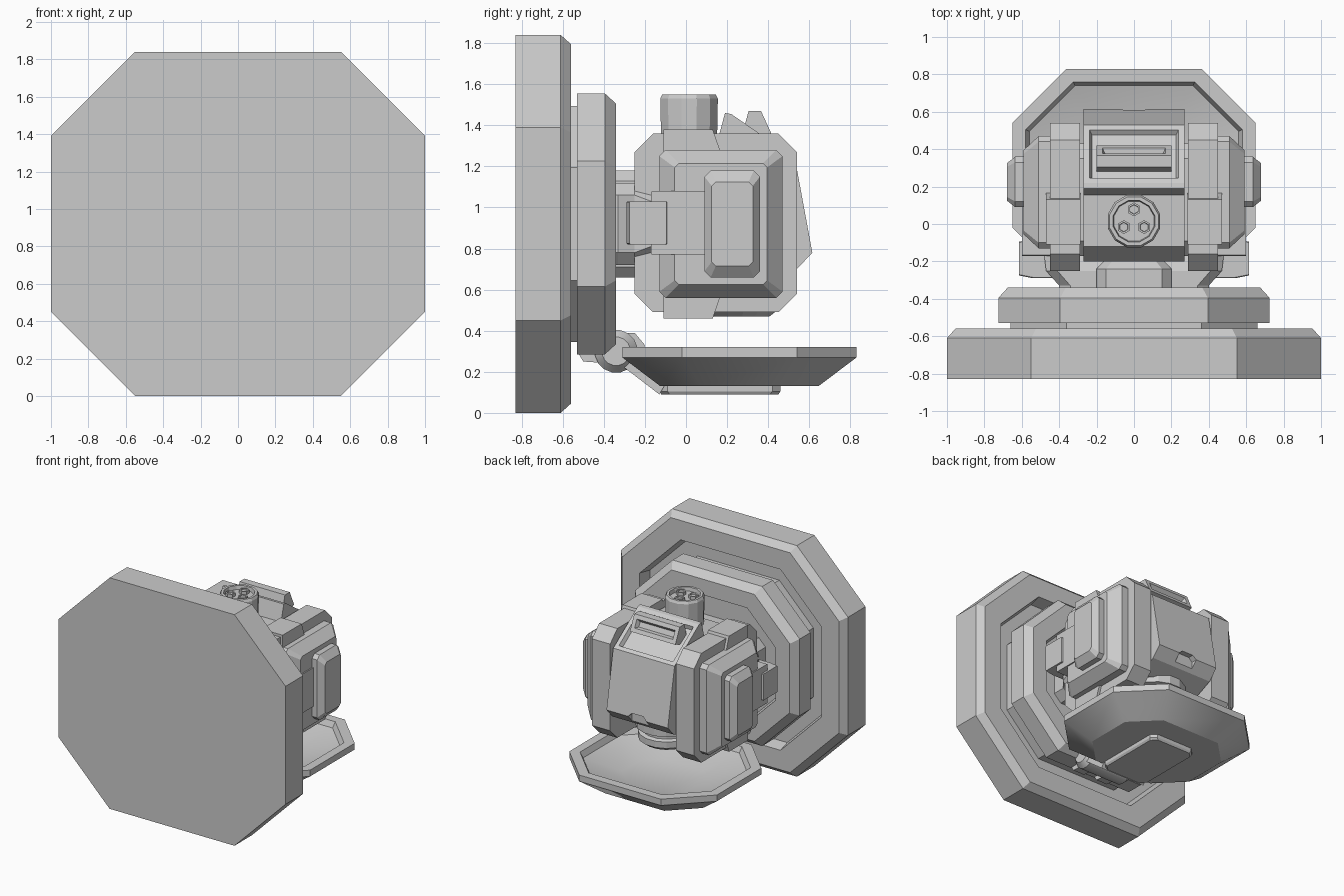
import bpy, bmesh, math
from mathutils import Vector, Matrix

if "Cube" in bpy.data.objects:
    bpy.data.objects.remove(bpy.data.objects["Cube"])

grey = bpy.data.materials.new("light_grey")
grey.use_nodes = True
COL = (0.6, 0.6, 0.6, 1)
grey.diffuse_color = COL
grey.node_tree.nodes["Principled BSDF"].inputs["Base Color"].default_value = COL


def finish(name, bm, mirror=False):
    """Turn a bmesh into a named object, optionally mirrored across x."""
    bmesh.ops.recalc_face_normals(bm, faces=bm.faces[:])
    me = bpy.data.meshes.new(name)
    bm.to_mesh(me)
    bm.free()
    me.materials.append(grey)
    ob = bpy.data.objects.new(name, me)
    bpy.context.collection.objects.link(ob)
    if mirror:
        ob.modifiers.new("Mirror", 'MIRROR')
    return ob


def place(axis, p, a, b):
    return {'x': (p, a, b), 'y': (a, p, b), 'z': (a, b, p)}[axis]


def loft(name, axis, centre, rings, mirror=False):
    """Cut-corner rectangles (position, half a, half b, corner cut) joined along an axis."""
    bm = bmesh.new()
    ca, cb = centre
    loops = []
    for p, a, b, c in rings:
        pts = [(a, b - c), (a - c, b), (c - a, b), (-a, b - c),
               (-a, c - b), (c - a, -b), (a - c, -b), (a, c - b)]
        loops.append([bm.verts.new(place(axis, p, ca + u, cb + v)) for u, v in pts])
    for lo, hi in zip(loops, loops[1:]):
        for i in range(8):
            j = (i + 1) % 8
            bm.faces.new((lo[i], lo[j], hi[j], hi[i]))
    bm.faces.new(loops[0])
    bm.faces.new(loops[-1])
    return finish(name, bm, mirror)


def extrude(name, profile, x0, x1, mirror=False, panel=None):
    """Extrude a (y, z) profile along x; panel is a normal whose face gets recessed."""
    bm = bmesh.new()
    f = bm.faces.new([bm.verts.new((x0, y, z)) for y, z in profile])
    r = bmesh.ops.extrude_face_region(bm, geom=[f])
    bmesh.ops.translate(bm, vec=(x1 - x0, 0, 0),
                        verts=[v for v in r["geom"] if isinstance(v, bmesh.types.BMVert)])
    bmesh.ops.recalc_face_normals(bm, faces=bm.faces[:])
    if panel:
        face = max(bm.faces, key=lambda g: g.normal.dot(Vector(panel).normalized()))
        bmesh.ops.inset_region(bm, faces=[face], thickness=0.045)
        bmesh.ops.inset_region(bm, faces=[face], thickness=0.02, depth=-0.03)
    return finish(name, bm, mirror)


def drum(name, loc, radii, axis='z', sides=12, inset=None):
    """Stacked polygon sections given as (radius, position)."""
    bm = bmesh.new()
    loops = []
    for r, p in radii:
        loops.append([bm.verts.new(Vector(place(axis, p, r * math.cos(t), r * math.sin(t))) + Vector(loc))
                      for t in [2 * math.pi * (i + 0.5) / sides for i in range(sides)]])
    for lo, hi in zip(loops, loops[1:]):
        for i in range(sides):
            j = (i + 1) % sides
            bm.faces.new((lo[i], lo[j], hi[j], hi[i]))
    bm.faces.new(loops[0])
    bm.faces.new(loops[-1])
    return finish(name, bm)


CZ = 0.92

# Large octagonal wall plate with a recessed back
loft("wall_plate", 'y', (0, CZ), [
    (-0.83, 1.0, 0.92, 0.45), (-0.61, 1.0, 0.92, 0.45), (-0.56, 0.955, 0.875, 0.43),
    (-0.56, 0.80, 0.72, 0.36), (-0.66, 0.78, 0.70, 0.35)])

# Inner ring and the spacer that holds it
loft("ring_spacer", 'y', (0, CZ), [(-0.68, 0.66, 0.575, 0.30), (-0.52, 0.66, 0.575, 0.30)])
loft("inner_ring", 'y', (0, CZ), [
    (-0.53, 0.725, 0.635, 0.33), (-0.395, 0.725, 0.635, 0.33), (-0.34, 0.675, 0.585, 0.31),
    (-0.34, 0.55, 0.46, 0.25), (-0.43, 0.53, 0.44, 0.24)])

# Mount between ring and body
loft("mount_collar", 'y', (0, CZ), [
    (-0.44, 0.40, 0.20, 0.06), (-0.33, 0.40, 0.20, 0.06),
    (-0.25, 0.47, 0.20, 0.06), (-0.17, 0.48, 0.17, 0.06)])
loft("mount_block", 'y', (0, CZ), [
    (-0.44, 0.20, 0.26, 0.05), (-0.24, 0.20, 0.26, 0.05), (-0.19, 0.15, 0.22, 0.04)])

# Torso with a recessed sloping panel and a notch in its lower edge
torso = extrude("torso", [
    (-0.20, 0.66), (-0.20, 1.20), (-0.12, 1.32), (0.155, 1.33), (0.19, 1.46), (0.22, 1.455),
    (0.53, 1.24), (0.615, 0.78), (0.54, 0.70), (0.40, 0.64)], -0.27, 0.27, panel=(0, 0.57, 0.82))
cut = loft("notch_cutter", 'y', (0, 0.74), [(0.565, 0.08, 0.07, 0.03), (0.70, 0.08, 0.07, 0.03)])
cut.hide_render = True
mod = torso.modifiers.new("Notch", 'BOOLEAN')
mod.operation, mod.solver, mod.object = 'DIFFERENCE', 'EXACT', cut
bpy.context.view_layer.objects.active = torso
bpy.ops.object.modifier_apply(modifier=mod.name)
bpy.data.objects.remove(cut)

# Hood with a slot above the panel
extrude("panel_hood", [(0.28, 1.38), (0.305, 1.47), (0.365, 1.47), (0.42, 1.35), (0.36, 1.33)],
        -0.20, 0.20, panel=(0, 0.9, 0.4))

# Core between the side slabs, and stepped neck underneath
loft("body_core", 'x', (0.13, 0.95), [(-0.31, 0.30, 0.32, 0.08), (0.31, 0.30, 0.32, 0.08)])
drum("neck", (0, 0.24, 0), [(0.17, 0.47), (0.21, 0.50), (0.21, 0.55), (0.18, 0.56),
                            (0.18, 0.59), (0.23, 0.60), (0.23, 0.70)], sides=16)

# Top cap with three hexagonal bolts
drum("top_cap", (0, 0.015, 0), [(0.14, 1.28), (0.145, 1.53), (0.135, 1.55),
                                (0.115, 1.55), (0.11, 1.52)])
for i in range(3):
    t = math.radians(90 + 120 * i)
    drum(f"cap_bolt_{i + 1}", (0.063 * math.cos(t), 0.015 + 0.063 * math.sin(t), 0),
         [(0.037, 1.51), (0.037, 1.545), (0.026, 1.545), (0.024, 1.535)], sides=6)

# Side slabs with clamps on top and bottom
loft("side_slab", 'x', (0.145, 0.925), [(0.29, 0.395, 0.435, 0.09), (0.45, 0.395, 0.435, 0.09)], True)
for name, s in (("upper_clamp", 1), ("lower_clamp", -1)):
    extrude(name, [(y, 0.92 + s * h) for y, h in
                   [(-0.11, 0.33), (0.17, 0.33), (0.165, 0.36), (0.13, 0.46), (-0.11, 0.46)]],
            0.285, 0.47, True)

# Side pods: bevelled housing with a raised box
loft("side_pod", 'x', (0.17, 0.92), [
    (0.43, 0.30, 0.36, 0.03), (0.51, 0.30, 0.36, 0.03), (0.59, 0.225, 0.295, 0.02)], True)
loft("pod_box", 'x', (0.225, 0.92), [
    (0.57, 0.135, 0.26, 0.03), (0.635, 0.135, 0.26, 0.03), (0.68, 0.10, 0.205, 0.02)], True)

# Side arms reaching to the mount
loft("arm_block", 'x', (-0.02, 0.925), [(0.40, 0.15, 0.155, 0.005), (0.60, 0.15, 0.155, 0.005)], True)
extrude_top = [(0.40, 0.105, 0.105, 0.005), (0.54, 0.105, 0.105, 0.005), (0.615, 0.09, 0.105, 0.005)]
loft("arm_joint", 'x', (-0.185, 0.925), extrude_top, True)

# Catch dish below the body
dish = loft("dish", 'z', (0, 0.26), [
    (0.13, 0.46, 0.385, 0.20), (0.27, 0.65, 0.57, 0.29), (0.32, 0.65, 0.57, 0.29),
    (0.32, 0.58, 0.50, 0.255), (0.275, 0.56, 0.48, 0.245), (0.19, 0.30, 0.24, 0.13)])
bpy.ops.object.select_all(action='DESELECT')
dish.select_set(True)
bpy.context.view_layer.objects.active = dish
bpy.ops.object.shade_smooth_by_angle(angle=math.radians(35))

# Dish support plate and its hinge on the ring
loft("dish_support", 'z', (0, 0.165), [(0.09, 0.19, 0.285, 0.04), (0.105, 0.20, 0.295, 0.04),
                                       (0.14, 0.20, 0.295, 0.04)])
extrude("support_arm", [(-0.13, 0.09), (-0.30, 0.22), (-0.30, 0.28), (-0.24, 0.27), (-0.10, 0.14)],
        -0.20, 0.20)
hinge = drum("dish_hinge", (0, -0.34, 0.30), [(0.07, -0.22), (0.105, -0.18), (0.105, 0.18), (0.07, 0.22)],
             axis='x', sides=16)
hinge.select_set(True)
bpy.context.view_layer.objects.active = hinge
bpy.ops.object.shade_smooth_by_angle(angle=math.radians(30))
extrude("hinge_bracket", [(-0.53, 0.30), (-0.50, 0.25), (-0.36, 0.24), (-0.33, 0.38), (-0.50, 0.40)],
        0.06, 0.16, True)
extrude("dish_tab", [(-0.36, 0.30), (-0.34, 0.39), (-0.25, 0.39), (-0.20, 0.33), (-0.22, 0.26)],
        0.03, 0.12, True)
